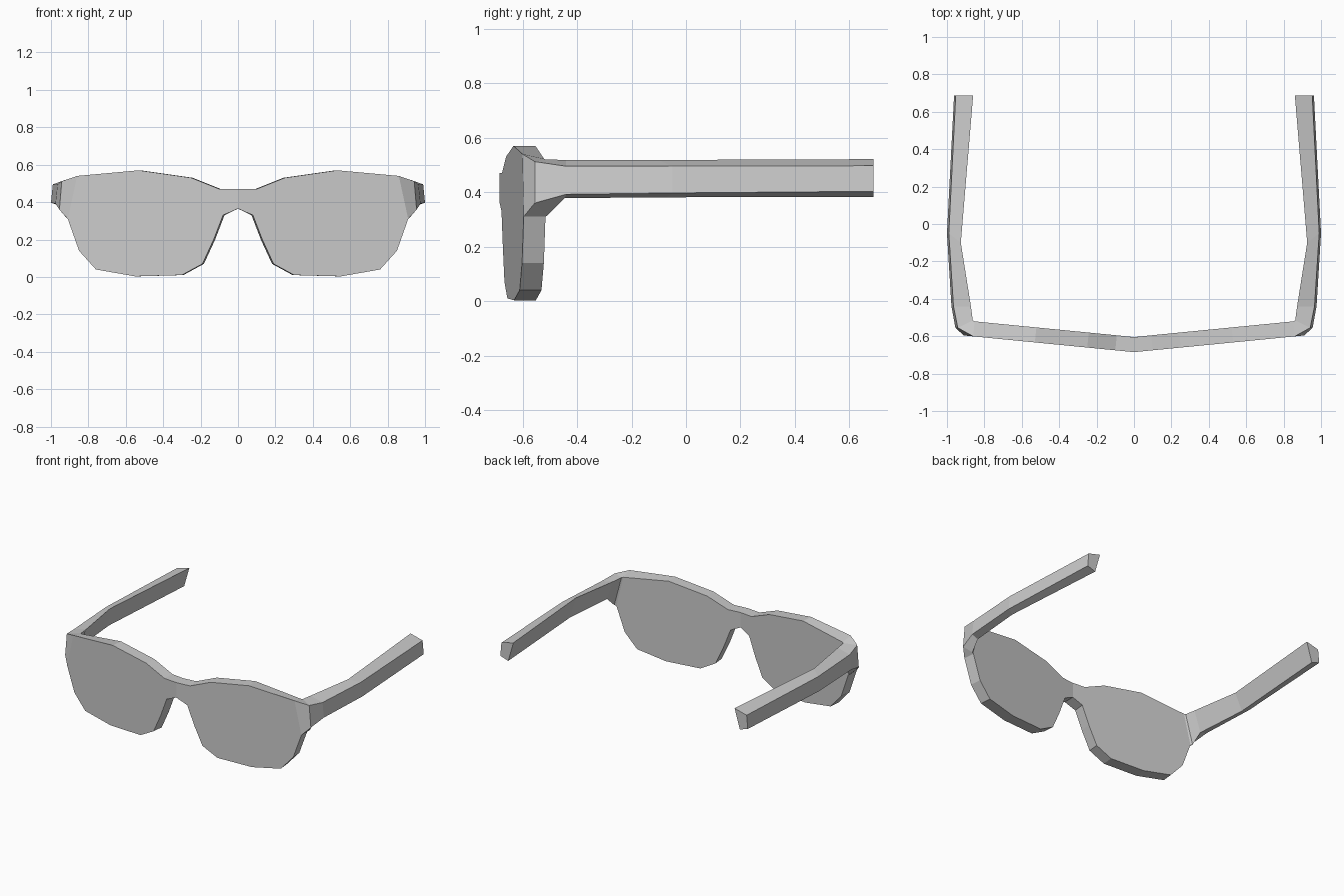
import bpy
import bmesh
from mathutils import Vector

if "Cube" in bpy.data.objects:
    bpy.data.objects.remove(bpy.data.objects["Cube"], do_unlink=True)

grey = bpy.data.materials.new("plain grey")
grey.use_nodes = True
COLOUR = (0.6, 0.6, 0.6, 1)
grey.diffuse_color = COLOUR
grey.node_tree.nodes["Principled BSDF"].inputs["Base Color"].default_value = COLOUR


def loft(name, sections, closed, caps):
    """Skin a list of matching point loops and mirror the half across x = 0."""
    bm = bmesh.new()
    rings = [[bm.verts.new(p) for p in s] for s in sections]
    n = len(rings[0])
    for a, b in zip(rings, rings[1:]):
        for i in range(n if closed else n - 1):
            j = (i + 1) % n
            bm.faces.new((a[i], a[j], b[j], b[i]))
    for k in caps:
        bm.faces.new(rings[k])
    bmesh.ops.recalc_face_normals(bm, faces=bm.faces)
    # Make sure the half shell points outward
    probe = max(bm.faces, key=lambda f: abs(f.normal.y) * f.calc_area())
    if caps == (0, -1):
        flip = (probe.normal.y > 0) == (probe.calc_center_median().y < -0.6)
    else:
        probe = max(bm.faces, key=lambda f: f.calc_center_median().z)
        flip = probe.normal.z < 0
    if flip:
        bmesh.ops.reverse_faces(bm, faces=bm.faces)
    mesh = bpy.data.meshes.new(name)
    bm.to_mesh(mesh)
    bm.free()
    mesh.materials.append(grey)
    ob = bpy.data.objects.new(name, mesh)
    bpy.context.collection.objects.link(ob)
    mirror = ob.modifiers.new("mirror", "MIRROR")
    mirror.use_clip = True
    return ob


# Lens front: half outline from bridge top around to bridge underside
outline = [(0, .47), (.10, .47), (.25, .53), (.53, .57), (.86, .54),
           (.91, .31), (.85, .14), (.76, .04), (.55, .003), (.30, .01),
           (.19, .07), (.13, .20), (.08, .33), (0, .365)]
SWEEP = .098
front = [Vector((x, -.685 + SWEEP * x, z)) for x, z in outline]
back = [p + Vector((-.008 if p.x else 0, .08, 0)) for p in front]
back[4].z = .522
loft("lens_front", [front, back], False, (0, -1))

# Temple arm: outer top, outer bottom, inner bottom, inner top per station
arm = [
    [front[4], front[5], back[5], back[4]],
    [(.942, -.555, .512), (.955, -.555, .36), (.915, -.51, .314), (.862, -.515, .52)],
    [(.965, -.44, .495), (.976, -.44, .392), (.925, -.445, .378), (.872, -.44, .518)],
    [(.990, -.05, .495), (1.0, -.05, .397), (.955, -.07, .381), (.926, -.10, .518)],
    [(.953, .688, .497), (.962, .688, .403), (.90, .688, .383), (.86, .688, .521)],
]
loft("temple_arm", arm, True, (-1,))
